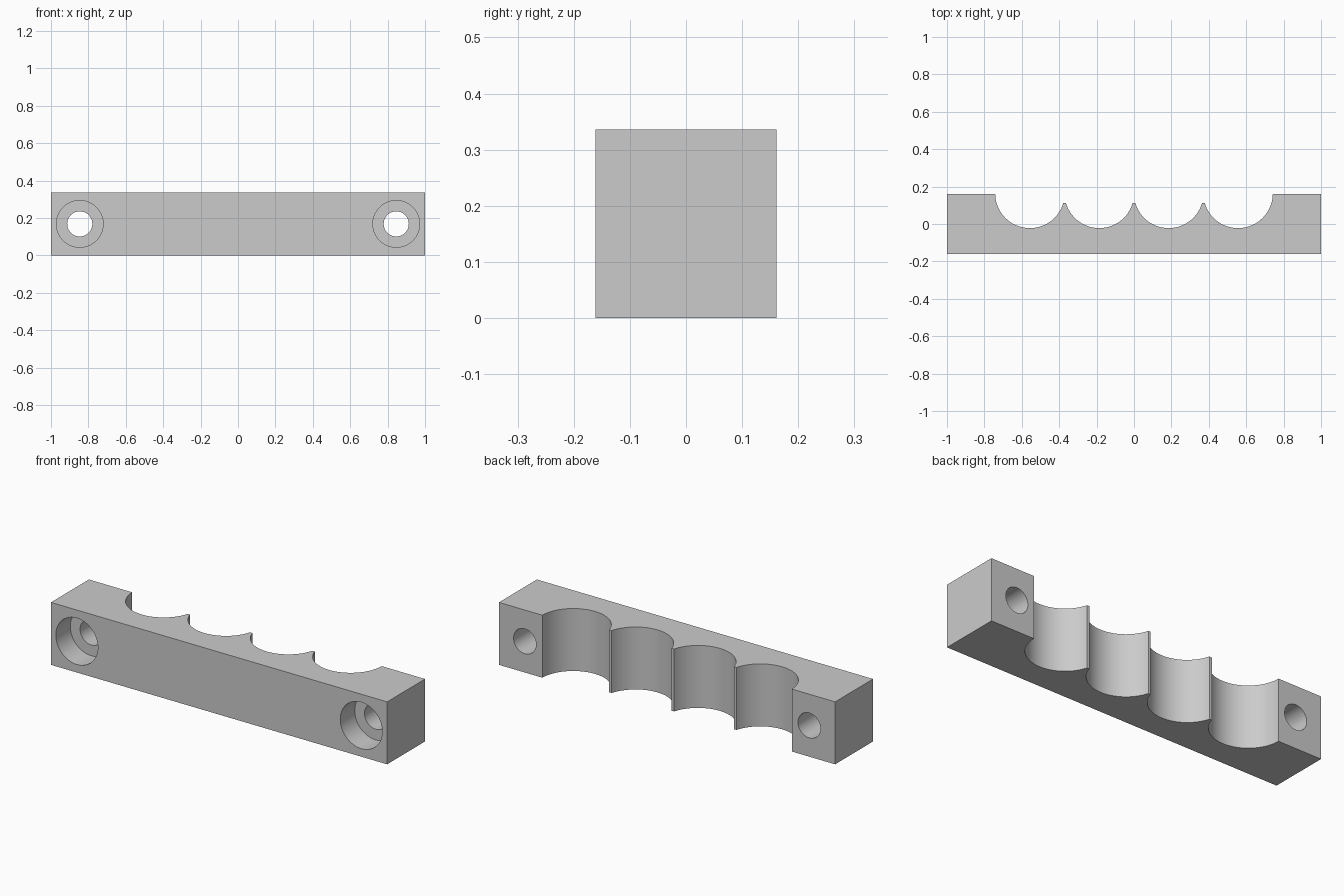
import bpy, bmesh
from math import pi, sqrt, sin, cos, asin, radians
from mathutils import Matrix

cube = bpy.data.objects.get("Cube")
if cube:
    bpy.data.objects.remove(cube, do_unlink=True)

HALF_D, HEIGHT = 0.161, 0.336      # half depth, height
PITCH, R, AXIS_Y = 0.371, 0.1855, 0.1635   # scallop spacing, radius, axis
TIP_Y = 0.112                      # flat tips between scallops
HOLE_X, BORE_R, HOLE_R, BORE_DEPTH = 0.846, 0.125, 0.067, 0.123
STEPS = 40

grey = bpy.data.materials.new("plain grey")
grey.use_nodes = True
colour = (0.6, 0.6, 0.6, 1)
grey.diffuse_color = colour
grey.node_tree.nodes["Principled BSDF"].inputs["Base Color"].default_value = colour


def link(name, bm):
    mesh = bpy.data.meshes.new(name)
    bm.to_mesh(mesh)
    bm.free()
    mesh.materials.append(grey)
    obj = bpy.data.objects.new(name, mesh)
    bpy.context.collection.objects.link(obj)
    return obj


def scallop(cx, left_y, right_y):
    """Arc points from the left rim round the bottom to the right rim."""
    a0 = pi - asin((left_y - AXIS_Y) / R)
    a1 = 2 * pi + asin((right_y - AXIS_Y) / R)
    for i in range(STEPS + 1):
        a = a0 + (a1 - a0) * i / STEPS
        yield cx + R * cos(a), AXIS_Y + R * sin(a)


# Bar outline seen from above, with four scallops along the back edge
outline = [(1, HALF_D), (1, -HALF_D), (-1, -HALF_D), (-1, HALF_D)]
for k in range(4):
    outline += scallop((k - 1.5) * PITCH,
                       HALF_D if k == 0 else TIP_Y,
                       HALF_D if k == 3 else TIP_Y)

bm = bmesh.new()
base = bm.faces.new([bm.verts.new((x, y, 0)) for x, y in outline])
top = bmesh.ops.extrude_face_region(bm, geom=[base])["geom"]
bmesh.ops.translate(bm, vec=(0, 0, HEIGHT),
                    verts=[v for v in top if isinstance(v, bmesh.types.BMVert)])
bmesh.ops.recalc_face_normals(bm, faces=bm.faces)
bar = link("scalloped_bar", bm)


# Screw holes: a through hole and a wide counterbore on the front
def cut_cylinder(name, x, radius, y0, y1):
    cutter = bmesh.new()
    place = Matrix.Translation((x, (y0 + y1) / 2, HEIGHT / 2)) @ Matrix.Rotation(pi / 2, 4, "X")
    bmesh.ops.create_cone(cutter, cap_ends=True, segments=64, radius1=radius,
                          radius2=radius, depth=y1 - y0, matrix=place)
    obj = link(name, cutter)
    obj.hide_render = True
    mod = bar.modifiers.new(name, "BOOLEAN")
    mod.operation, mod.solver, mod.object = "DIFFERENCE", "EXACT", obj
    return obj


cutters = []
for side, x in (("left", HOLE_X), ("right", -HOLE_X)):
    cutters.append(cut_cylinder(side + "_through_hole", x, HOLE_R, -0.3, 0.3))
    cutters.append(cut_cylinder(side + "_counterbore", x, BORE_R, -0.3, -HALF_D + BORE_DEPTH))

# Apply the cuts, drop the cutters, then smooth the curved walls
bpy.ops.object.select_all(action="DESELECT")
bpy.context.view_layer.objects.active = bar
bar.select_set(True)
for mod in list(bar.modifiers):
    bpy.ops.object.modifier_apply(modifier=mod.name)
for obj in cutters:
    bpy.data.objects.remove(obj, do_unlink=True)
bpy.ops.object.shade_smooth_by_angle(angle=radians(30))
